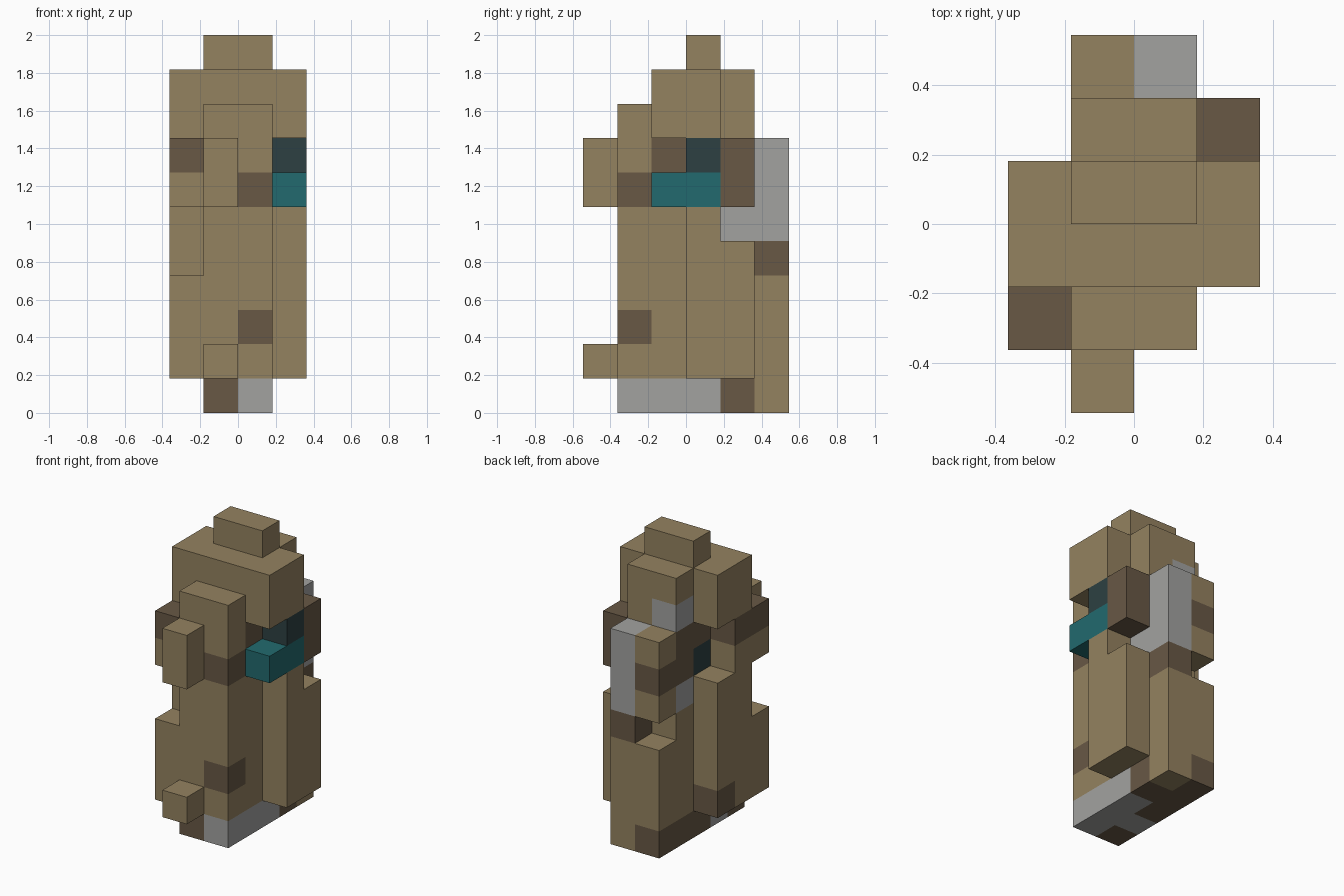
import bpy, bmesh, math

if "Cube" in bpy.data.objects:
    bpy.data.objects.remove(bpy.data.objects["Cube"], do_unlink=True)

U = 2 / 11                      # edge of one block
OX, OY = -2, -3                 # grid origin in blocks


def linear(c):
    c /= 255
    return c / 12.92 if c <= 0.04045 else ((c + 0.055) / 1.055) ** 2.4


def make_material(name, rgb):
    m = bpy.data.materials.new(name)
    col = (*[linear(c) for c in rgb], 1)
    m.diffuse_color = col
    m.use_nodes = True
    bsdf = next(n for n in m.node_tree.nodes if n.type == 'BSDF_PRINCIPLED')
    bsdf.inputs["Base Color"].default_value = col
    bsdf.inputs["Roughness"].default_value = 0.9
    return m


PALETTE = {
    "tan": (148, 130, 96),
    "brown": (104, 88, 69),
    "grey": (162, 162, 160),
    "teal": (34, 106, 110),
    "dark_teal": (45, 64, 66),
}
MATS = {n: make_material(n, c) for n, c in PALETTE.items()}
NAMES = list(PALETTE)

cells = {}                      # block position -> (part, colour)


def box(part, colour, x, y, z):
    """Fill an inclusive range of blocks; ranges are (first, last)."""
    for i in range(x[0], x[1] + 1):
        for j in range(y[0], y[1] + 1):
            for k in range(z[0], z[1] + 1):
                cells[i, j, k] = (part, colour)


def paint(colour, *spots):
    """Recolour single blocks that already belong to a part."""
    for p in spots:
        cells[p] = (cells[p][0], colour)


# Base slab
box("base", "brown", (1, 2), (1, 5), (0, 0))
box("base", "grey", (2, 2), (1, 3), (0, 0))
paint("grey", (1, 2, 0))
paint("tan", (2, 5, 0))

# Torso with its stepped sides
box("torso", "tan", (1, 2), (1, 4), (1, 5))
box("right_side", "tan", (0, 0), (2, 3), (1, 5))
box("right_side", "tan", (0, 0), (1, 1), (1, 3))
box("left_side", "tan", (3, 3), (3, 3), (1, 5))
box("left_side", "tan", (3, 3), (4, 4), (1, 4))
box("lower_back", "tan", (1, 2), (5, 5), (1, 3))
box("front_foot", "tan", (1, 1), (0, 0), (1, 1))
paint("brown", (2, 1, 2), (0, 3, 1))
paint("grey", (1, 4, 5), (2, 4, 5))

# Head
box("head", "tan", (1, 2), (1, 4), (6, 7))
paint("brown", (2, 1, 6), (2, 2, 7), (1, 3, 7), (1, 4, 6), (1, 4, 7))
paint("dark_teal", (1, 3, 6))
box("nose", "tan", (1, 1), (0, 0), (6, 7))
box("right_ear", "tan", (0, 0), (1, 2), (6, 6))
box("right_ear", "brown", (0, 0), (1, 2), (7, 7))
box("left_ear", "brown", (3, 3), (4, 4), (6, 7))
box("left_band", "teal", (3, 3), (2, 3), (6, 6))
box("left_band", "dark_teal", (3, 3), (3, 3), (7, 7))

# Grey strip and knot hanging at the back
box("back_strip", "grey", (2, 2), (5, 5), (5, 7))
box("back_strip", "brown", (2, 2), (5, 5), (4, 4))
box("back_knot", "tan", (1, 1), (5, 5), (5, 7))
paint("brown", (1, 5, 6))

# Cap with brim, crown and top
box("cap_brim", "tan", (1, 2), (1, 1), (8, 8))
box("cap_crown", "tan", (0, 3), (2, 3), (8, 9))
box("cap_crown", "tan", (1, 2), (4, 4), (8, 9))
paint("grey", (1, 4, 8))
box("cap_top", "tan", (1, 2), (3, 3), (10, 10))


def build_part(part):
    """Make one mesh from the exposed sides of a part's blocks."""
    bm = bmesh.new()
    verts = {}

    def vert(p):
        if p not in verts:
            verts[p] = bm.verts.new(((p[0] + OX) * U, (p[1] + OY) * U, p[2] * U))
        return verts[p]

    for pos, (owner, colour) in cells.items():
        if owner != part:
            continue
        for axis in range(3):
            a, b = (axis + 1) % 3, (axis + 2) % 3
            for side in (0, 1):
                near = list(pos)
                near[axis] += 2 * side - 1
                if tuple(near) in cells:
                    continue
                ring = []
                for da, db in ((0, 0), (1, 0), (1, 1), (0, 1)):
                    p = list(pos)
                    p[axis] += side
                    p[a] += da
                    p[b] += db
                    ring.append(vert(tuple(p)))
                f = bm.faces.new(ring if side else ring[::-1])
                f.material_index = NAMES.index(colour)
    # Merge flat neighbours of one colour into larger faces
    bmesh.ops.dissolve_limit(bm, angle_limit=math.radians(1), verts=bm.verts[:],
                             edges=bm.edges[:], delimit={'MATERIAL'})
    me = bpy.data.meshes.new(part)
    for n in NAMES:
        me.materials.append(MATS[n])
    bm.to_mesh(me)
    bm.free()
    bpy.context.scene.collection.objects.link(bpy.data.objects.new(part, me))


for part in dict.fromkeys(owner for owner, _ in cells.values()):
    build_part(part)
